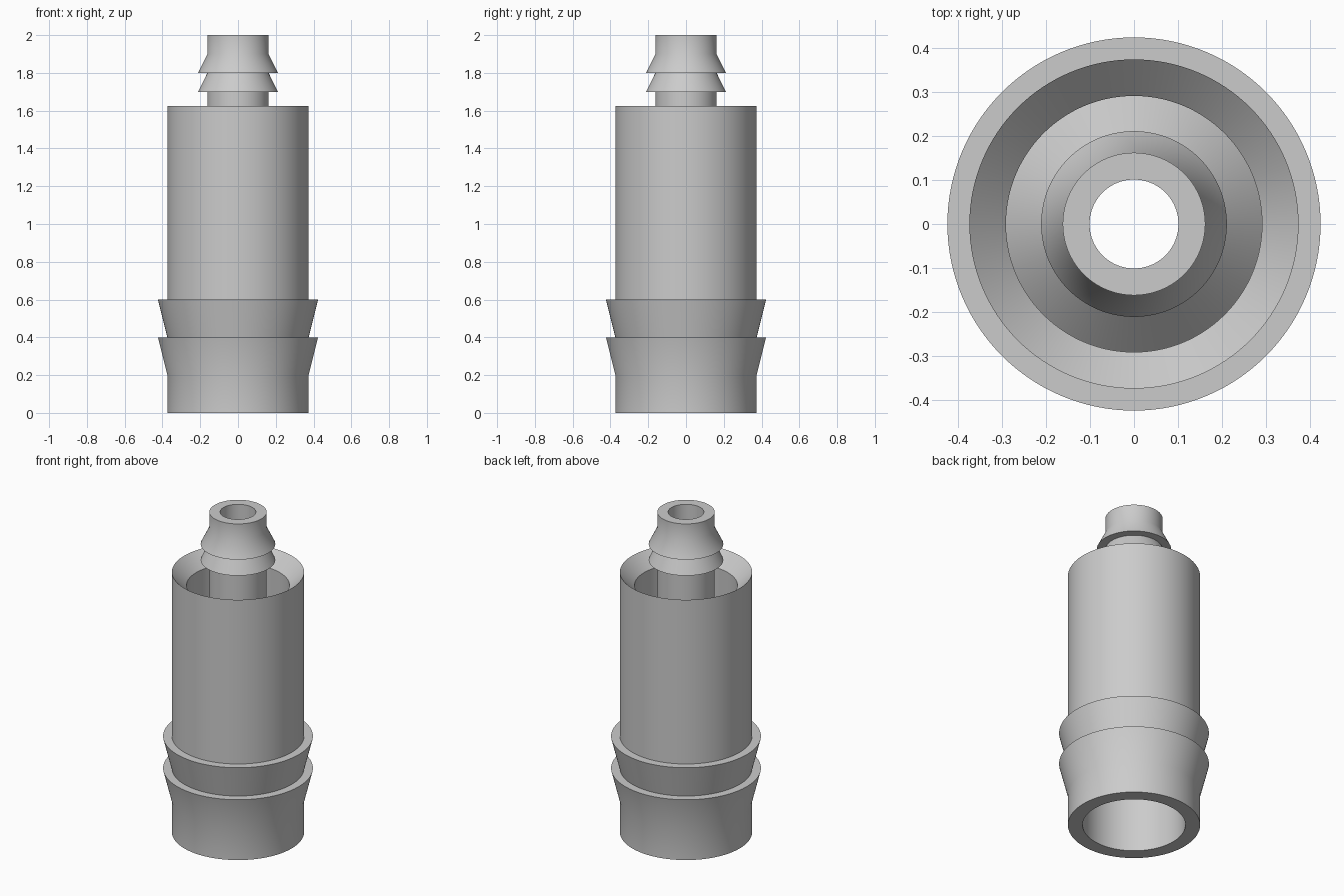
import bpy
import bmesh
import math

if "Cube" in bpy.data.objects:
    bpy.data.objects.remove(bpy.data.objects["Cube"], do_unlink=True)

SIDES = 128
BODY, BORE, FLANGE = 0.374, 0.291, 0.424    # wide end radii
NECK, HOLE, LIP = 0.162, 0.101, 0.211       # narrow end radii
SHOULDER, FLOOR, TOP = 1.625, 1.0, 2.0      # heights


def make_material(name, rgb):
    mat = bpy.data.materials.new(name)
    mat.use_nodes = True
    mat.diffuse_color = (*rgb, 1)
    mat.node_tree.nodes["Principled BSDF"].inputs["Base Color"].default_value = (*rgb, 1)
    return mat


def barbs(z, step, radius, tip):
    """Two stacked barbs, each flaring from radius to tip over one step."""
    return [p for i in range(2)
            for p in ((radius, z + i * step), (tip, z + (i + 1) * step))]


def lathe(name, profile, mat):
    """Spin a closed (radius, height) outline around z."""
    bm = bmesh.new()
    rings = []
    for r, z in profile:
        ring = []
        for i in range(SIDES):
            a = math.tau * i / SIDES
            ring.append(bm.verts.new((r * math.cos(a), r * math.sin(a), z)))
        rings.append(ring)
    for low, high in zip(rings, rings[1:] + rings[:1]):
        for i in range(SIDES):
            j = (i + 1) % SIDES
            bm.faces.new((low[i], low[j], high[j], high[i]))
    bmesh.ops.recalc_face_normals(bm, faces=bm.faces)
    mesh = bpy.data.meshes.new(name)
    bm.to_mesh(mesh)
    bm.free()
    mesh.materials.append(mat)
    obj = bpy.data.objects.new(name, mesh)
    bpy.context.collection.objects.link(obj)
    bpy.ops.object.select_all(action="DESELECT")
    obj.select_set(True)
    bpy.context.view_layer.objects.active = obj
    bpy.ops.object.shade_smooth_by_angle(angle=math.radians(30))
    return obj


grey = make_material("light grey", (0.6, 0.6, 0.6))

# Outer wall with two barbs, then the chamfered mouth
outer = [(BODY, 0)] + barbs(0.2, 0.2, BODY, FLANGE)
outer += [(BODY, 0.6), (BODY, SHOULDER), (BORE, SHOULDER - (BODY - BORE))]

# Conical floor rising to the narrow neck, whose barbs point downward
neck = [(BORE, FLOOR), (NECK, FLOOR + BORE - NECK)]
neck += [(NECK, 1.7)] + barbs(TOP - 0.1, -0.1, NECK, LIP)[::-1] + [(NECK, TOP)]

# Through hole, opening as a funnel into the wide bore
inside = [(HOLE, TOP), (HOLE, FLOOR + 0.07), (BORE, FLOOR - 0.12), (BORE, 0)]

lathe("hose_adapter", outer + neck + inside, grey)
